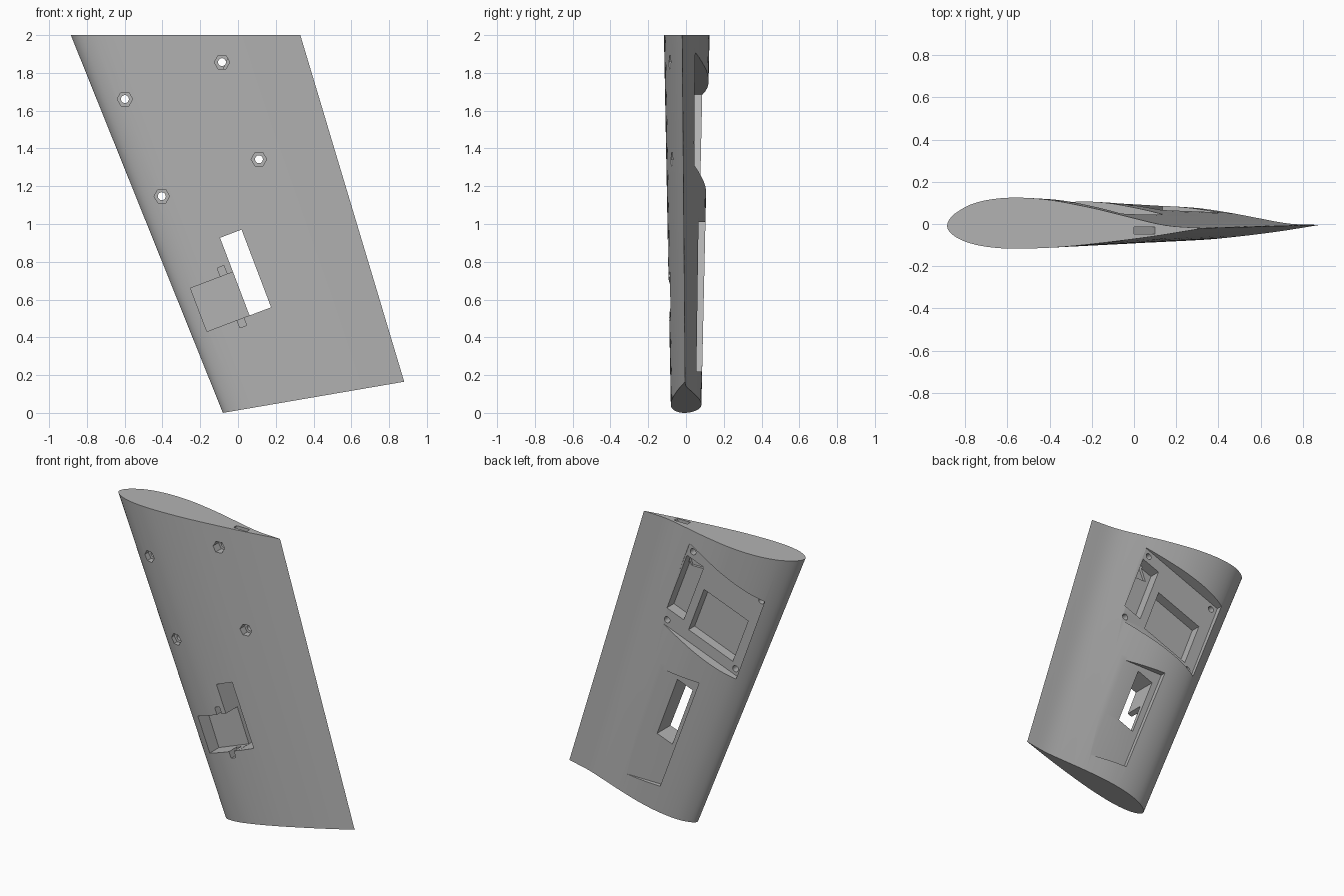
import bpy, bmesh, math
from mathutils import Vector

cube = bpy.data.objects.get("Cube")
if cube:
    bpy.data.objects.remove(cube, do_unlink=True)

grey = bpy.data.materials.new("plain grey")
grey.use_nodes = True
COLOUR = (0.45, 0.45, 0.45, 1)
grey.diffuse_color = COLOUR
grey.node_tree.nodes["Principled BSDF"].inputs["Base Color"].default_value = COLOUR

SWEEP = math.radians(20.8)
U = Vector((math.cos(SWEEP), math.sin(SWEEP)))     # chordwise
V = Vector((-math.sin(SWEEP), math.cos(SWEEP)))    # spanwise

# Root section: (chord fraction, y) for the back and front surfaces
BACK = [(0, -.01), (.01, .024), (.037, .055), (.11, .1), (.23, .124), (.38, .117),
        (.55, .08), (.7, .036), (.85, -.006), (1, -.02)]
FRONT = [(0, -.01), (.01, -.037), (.037, -.064), (.11, -.098), (.23, -.116), (.42, -.111),
         (.6, -.09), (.8, -.059), (1, -.02)]


def smooth_height(table, f):
    """Smooth curve through the table, measured along the root of the chord fraction."""
    pts = [(math.sqrt(a), b) for a, b in table]
    s = math.sqrt(f)
    i = max(k for k in range(len(pts) - 1) if pts[k][0] <= s)

    def slope(k):
        a, b = pts[max(k - 1, 0)], pts[min(k + 1, len(pts) - 1)]
        return (b[1] - a[1]) / (b[0] - a[0])
    (x0, y0), (x1, y1) = pts[i], pts[i + 1]
    h = x1 - x0
    t = (s - x0) / h
    return ((2 * t**3 - 3 * t**2 + 1) * y0 + (t**3 - 2 * t**2 + t) * h * slope(i)
            + (3 * t**2 - 2 * t**3) * y1 + (t**3 - t**2) * h * slope(i + 1))


def new_object(name, bm):
    bmesh.ops.recalc_face_normals(bm, faces=bm.faces)
    mesh = bpy.data.meshes.new(name)
    bm.to_mesh(mesh)
    bm.free()
    mesh.materials.append(grey)
    obj = bpy.data.objects.new(name, mesh)
    bpy.context.collection.objects.link(obj)
    return obj


def build_wing(steps=36, spans=4):
    """Loft the aerofoil from the slanted tip up to the root."""
    fractions = [(1 - math.cos(math.pi * k / steps)) / 2 for k in range(steps + 1)]
    loop = [(f, smooth_height(BACK, f)) for f in fractions]
    loop += [(f, smooth_height(FRONT, f)) for f in reversed(fractions[1:-1])]
    bm = bmesh.new()
    rings = []
    for k in range(spans + 1):
        t = k / spans
        ring = []
        for f, y in loop:
            tip = Vector((-.08 + .96 * f, .67 * y - .003 + .012 * f * f, .165 * f))
            root = Vector((-.885 + 1.215 * f, y, 2))
            ring.append(bm.verts.new(tip.lerp(root, t)))
        rings.append(ring)
    n = len(loop)
    for a, b in zip(rings, rings[1:]):
        for i in range(n):
            j = (i + 1) % n
            bm.faces.new((a[i], a[j], b[j], b[i]))
    bm.faces.new(rings[0])
    bm.faces.new(rings[-1])
    return new_object("wing_panel", bm)


def prism(name, outline, y0, y1):
    """Cutter with an (x, z) outline, from y0 to y1; y0 may depend on z."""
    floor = y0 if callable(y0) else (lambda z: y0)
    bm = bmesh.new()
    a = [bm.verts.new((x, floor(z), z)) for x, z in outline]
    b = [bm.verts.new((x, y1, z)) for x, z in outline]
    bm.faces.new(a)
    bm.faces.new(b)
    for i in range(len(a)):
        j = (i + 1) % len(a)
        bm.faces.new((a[i], a[j], b[j], b[i]))
    return new_object(name, bm)


def swept(centre, u0, u1, v0, v1):
    """Rectangle in the swept frame around a centre."""
    c = Vector(centre)
    return [tuple(c + U * u + V * v) for u, v in ((u0, v0), (u1, v0), (u1, v1), (u0, v1))]


def ring(centre, radius, sides):
    return [(centre[0] + radius * math.cos(math.tau * k / sides),
             centre[1] + radius * math.sin(math.tau * k / sides)) for k in range(sides)]


wing = build_wing()
BAY = (-.244, 1.502)
SLOT = (.04, .743)
FAR = .3

cutters = [
    # Electronics bay: shallow seat with two deeper pockets and a cable channel
    prism("bay_seat", swept(BAY, -.316, .316, -.316, .316), .045, FAR),
    prism("bay_main_pocket", swept(BAY, -.24, .115, -.24, .086), -.02, FAR),
    prism("bay_side_pocket", swept(BAY, .17, .305, -.2, .225), -.03, FAR),
    prism("cable_channel", [(.008, 2.02), (.108, 2.02), (-.02, 1.72), (-.12, 1.72)], -.047, -.014),
    # Hatch seat on the back, through slot, and servo pocket on the front
    prism("hatch_seat", [(-.17, 1.01), (.143, 1.01), (.443, .22), (.135, .22)],
          lambda z: .052 + .014 * z, FAR),
    prism("linkage_slot", swept(SLOT, -.061, .061, -.22, .22), -FAR, FAR),
    prism("servo_pocket", swept(SLOT, -.302, -.05, -.219, .026), -FAR, .03),
    prism("servo_tab_pocket", swept(SLOT, -.132, -.094, -.263, .075), -FAR, -.01),
]

# Corner bolts with hexagonal nut recesses
for u in (-.275, .275):
    for v in (-.275, .275):
        spot = tuple(Vector(BAY) + U * u + V * v)
        cutters.append(prism("bolt_hole", ring(spot, .021, 20), -FAR, FAR))
        cutters.append(prism("nut_recess", ring(spot, .041, 6), -FAR, -.05 if u < 0 else -.03))

for cutter in cutters:
    cutter.hide_render = True
    mod = wing.modifiers.new(cutter.name, "BOOLEAN")
    mod.operation = "DIFFERENCE"
    mod.solver = "EXACT"
    mod.object = cutter

# Bake the cuts and drop the cutters
depsgraph = bpy.context.evaluated_depsgraph_get()
baked = bpy.data.meshes.new_from_object(wing.evaluated_get(depsgraph))
wing.modifiers.clear()
wing.data = baked
for cutter in cutters:
    bpy.data.objects.remove(cutter, do_unlink=True)
baked.materials.clear()
baked.materials.append(grey)
for poly in baked.polygons:
    poly.material_index = 0

bpy.ops.object.select_all(action="DESELECT")
wing.select_set(True)
bpy.context.view_layer.objects.active = wing
bpy.ops.object.shade_smooth_by_angle(angle=math.radians(25))
